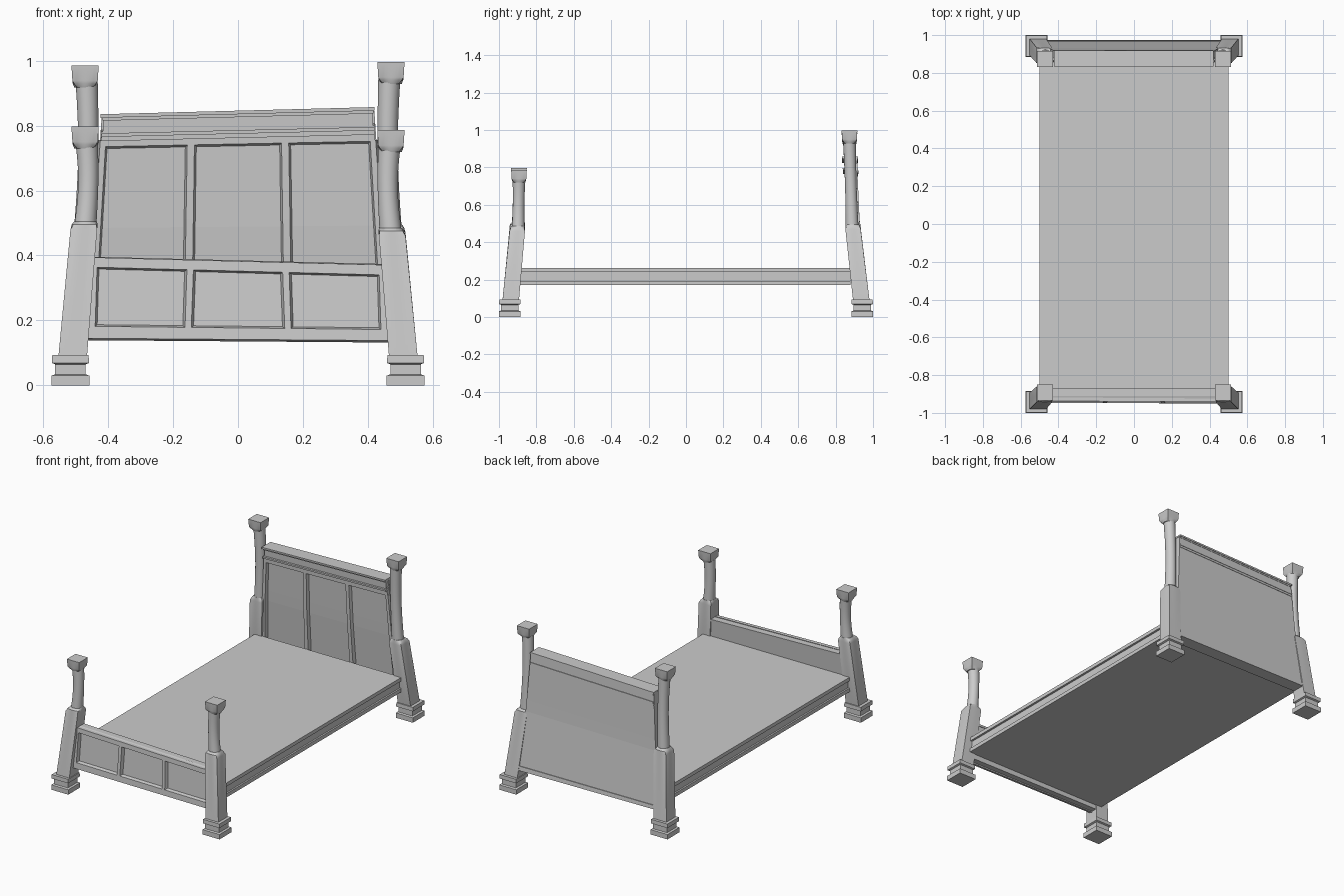
import bpy, math

if "Cube" in bpy.data.objects:
    bpy.data.objects.remove(bpy.data.objects["Cube"])


def make(name, verts, faces, smooth=False):
    me = bpy.data.meshes.new(name)
    me.from_pydata(verts, [], faces)
    ob = bpy.data.objects.new(name, me)
    bpy.context.collection.objects.link(ob)
    bpy.context.view_layer.objects.active = ob
    ob.select_set(True)
    bpy.ops.object.mode_set(mode='EDIT')
    bpy.ops.mesh.select_all(action='SELECT')
    bpy.ops.mesh.normals_make_consistent(inside=False)
    bpy.ops.object.mode_set(mode='OBJECT')
    if smooth:
        bpy.ops.object.shade_smooth_by_angle(angle=math.radians(35))
    ob.select_set(False)
    return ob


def loft(name, sections, n=32):
    """sections: (x, y, z, half size, roundness 0 = square .. 1 = circle)"""
    verts, faces = [], []
    for x, y, z, h, k in sections:
        for i in range(n):
            a = 2 * math.pi * i / n
            c, s = math.cos(a), math.sin(a)
            r = h * (k + (1 - k) / max(abs(c), abs(s)))
            verts.append((x + r * c, y + r * s, z))
    m = len(sections)
    for j in range(m - 1):
        for i in range(n):
            i2 = (i + 1) % n
            faces.append((j*n + i, j*n + i2, (j+1)*n + i2, (j+1)*n + i))
    faces += [tuple(range(n)), tuple(range((m - 1)*n, m*n))]
    return make(name, verts, faces, True)


def curve(points):
    """piecewise linear y(z)"""
    def f(z):
        for (z0, y0), (z1, y1) in zip(points, points[1:]):
            if z <= z1 or z1 == points[-1][0]:
                return y0 + (y1 - y0) * (z - z0) / (z1 - z0)
    return f


def plate(name, lean, bl, br, tr, tl, t0=0.0, t1=1.0, ex=0.0, ez=0.0, rows=6):
    """four-cornered board between depths t0..t1 of a leaning panel;
    ex / ez flare its back edges to make sloped panel recesses"""
    F, B = lean
    verts, faces = [], []
    for j in range(rows + 1):
        v = j / rows
        for t, e in ((t0, 0), (t1, 1)):
            for a, b, sx in ((bl, tl, -1), (br, tr, 1)):
                x = a[0] + (b[0] - a[0]) * v + sx * e * ex
                z = a[1] + (b[1] - a[1]) * v + (2 * v - 1) * e * ez
                verts.append((x, F(z) + t * (B(z) - F(z)), z))
    for j in range(rows):
        o, p = 4 * j, 4 * j + 4
        for a, b in ((0, 1), (1, 3), (3, 2), (2, 0)):
            faces.append((o + a, o + b, p + b, p + a))
    e = 4 * rows
    faces += [(0, 1, 3, 2), (e, e + 1, e + 3, e + 2)]
    return make(name, verts, faces)


def box(name, x0, x1, y0, y1, z0, z1):
    v = [(x, y, z) for z in (z0, z1) for y in (y0, y1) for x in (x0, x1)]
    return make(name, v, [(0, 1, 3, 2), (4, 5, 7, 6), (0, 1, 5, 4),
                          (2, 3, 7, 6), (0, 2, 6, 4), (1, 3, 7, 5)])


# Four posts: stepped foot, leaning square leg, bent round shaft, block cap
def post(name, s, back, leg_top, top):
    q = 1 if back else -1
    yl, ys, yt = (.893, .888, .874) if back else (.902, .897, .893)
    bx, by = s * .516, q * .942
    loft(name + "_foot", [
        (bx, by, 0, .058, 0), (bx, by, .03, .058, 0),
        (bx, by, .034, .047, 0), (bx, by, .065, .047, 0),
        (bx, by, .069, .057, 0), (bx, by, .093, .056, 0)])
    loft(name + "_leg", [
        (s * .509, q * .937, .09, .044, 0),
        (s * .475, q * yl, leg_top - .025, .041, 0),
        (s * .472, q * yl, leg_top - .01, .040, .4),
        (s * .470, q * ys, leg_top, .035, 1)])
    zs, ze = leg_top - .01, top - .055
    shaft = []
    for i in range(9):
        u = i / 8
        x = .470 - .009 * math.sin(math.pi * min(1, u * .85))
        shaft.append((s * x, q * (ys + (yt - ys) * u), zs + (ze - zs) * u,
                      .034 - .003 * math.sin(math.pi * u), 1))
    loft(name + "_shaft", shaft)
    cx, cy = s * .471, q * yt
    loft(name + "_cap", [
        (cx, cy, top - .068, .033, 1), (cx, cy, top - .055, .038, .35),
        (cx, cy, top - .047, .039, 0), (cx, cy, top, .042, 0)])


post("front_left_post", -1, False, .505, .797)
post("front_right_post", 1, False, .485, .786)
post("back_left_post", -1, True, .505, .985)
post("back_right_post", 1, True, .495, .996)

# Deck with moulded side rails
box("deck_top_lip", -.5, .5, -.89, .88, .24, .262)
box("deck_core", -.487, .487, -.89, .88, .19, .243)
box("deck_bottom_lip", -.497, .497, -.89, .88, .17, .193)

# Footboard: backing, rails, stiles and cap
foot = (curve([(.14, -.949), (.4, -.934)]), curve([(.14, -.893), (.4, -.873)]))
plate("footboard_panel", foot, (-.464, .145), (.464, .14), (.445, .368), (-.447, .39), .35, 1)
plate("footboard_bottom_rail", foot, (-.464, .145), (.464, .138), (.461, .172), (-.461, .182),
      0, .4, 0, .006)
plate("footboard_top_rail", foot, (-.447, .364), (.447, .34), (.445, .368), (-.446, .39),
      0, .4, 0, .006)
plate("footboard_cap", foot, (-.447, .381), (.447, .358), (.445, .371), (-.446, .394), -.06, 1.06)
for side, s in (("left", -1), ("right", 1)):
    def span(a, b, z):
        return sorted([(s * a, z), (s * b, z)])
    lo, hi = span(.441, .472, .15), span(.434, .455, .365)
    plate("footboard_outer_stile_" + side, foot, *lo, hi[1], hi[0], 0, .4, .007)
    lo, hi = span(.145, .164, .15), span(.137, .157, .365)
    plate("footboard_divider_" + side, foot, *lo, hi[1], hi[0], 0, .4, .008)

# Headboard: backing, rails, stiles
head = (curve([(.14, .894), (.5, .867), (.87, .850)]),
        curve([(.14, .969), (.5, .929), (.87, .912)]))
plate("headboard_panel", head, (-.467, .145), (.467, .14), (.42, .845), (-.42, .825), .3, 1, rows=10)
plate("headboard_bottom_rail", head, (-.467, .145), (.467, .138), (.465, .165), (-.465, .168), 0, 1.06)
plate("headboard_top_rail", head, (-.425, .735), (.422, .752), (.42, .80), (-.42, .78),
      0, .4, 0, .008)
for side, s in (("left", -1), ("right", 1)):
    lo, hi = span(.443, .467, .15), span(.407, .424, .755)
    plate("headboard_outer_stile_" + side, head, *lo, hi[1], hi[0], 0, .4, .007, rows=10)
    lo, hi = span(.143, .166, .15), span(.134, .156, .755)
    plate("headboard_divider_" + side, head, *lo, hi[1], hi[0], 0, .4, .008, rows=10)

# Headboard crown: lower moulding, frieze, top lip
plate("crown_lower_step", head, (-.423, .752), (.421, .772), (.42, .787), (-.42, .767), -.08, 1.04)
plate("crown_lower_lip", head, (-.422, .765), (.421, .785), (.42, .796), (-.42, .776), -.25, 1.08)
plate("crown_frieze", head, (-.417, .77), (.416, .79), (.415, .848), (-.415, .826), -.04, 1.02)
plate("crown_upper_step", head, (-.418, .815), (.417, .837), (.417, .848), (-.418, .826), -.14, 1.05)
plate("crown_top_lip", head, (-.423, .824), (.421, .846), (.42, .857), (-.423, .835), -.28, 1.1)
